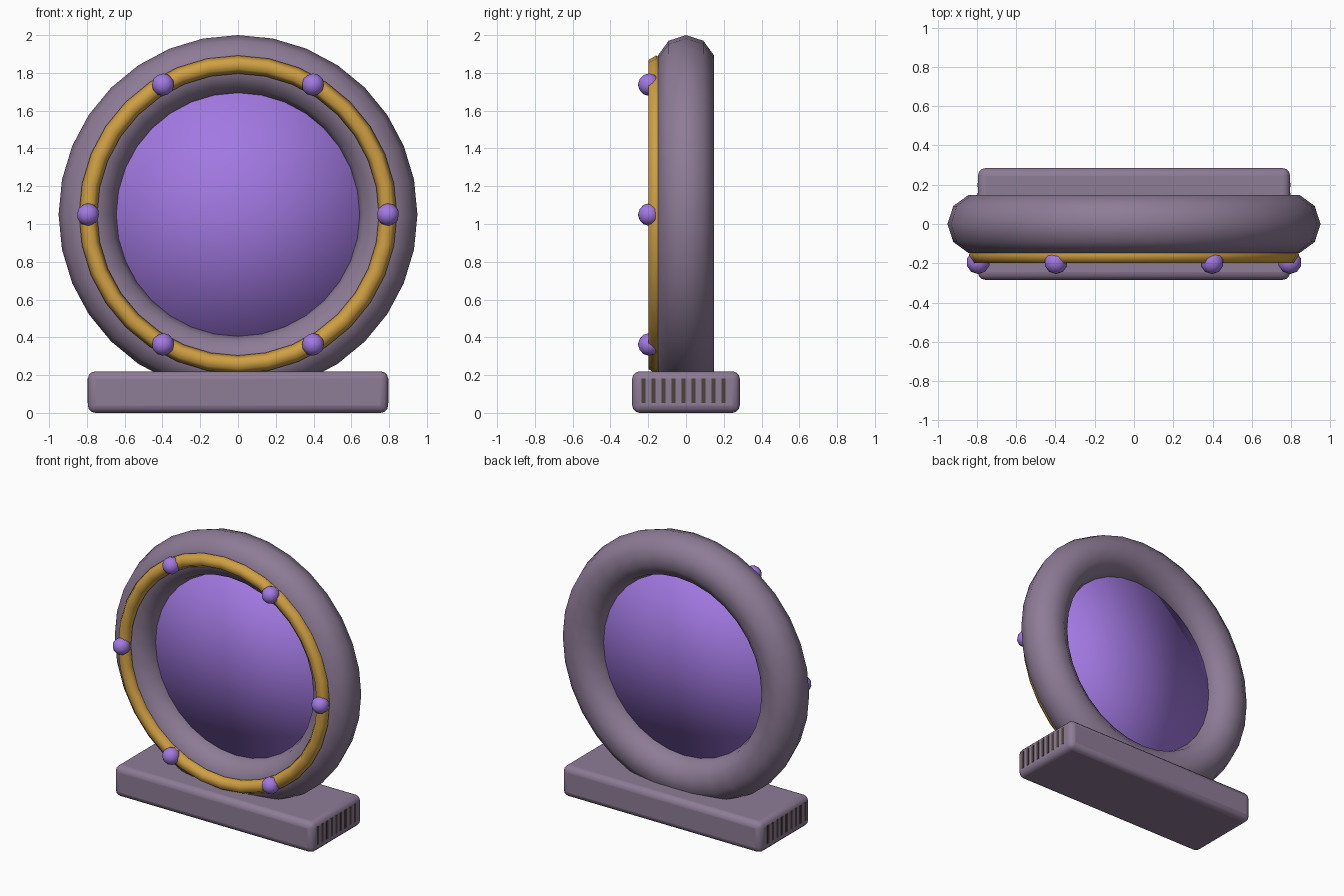
import bpy, math

if "Cube" in bpy.data.objects:
    bpy.data.objects.remove(bpy.data.objects["Cube"])

CENTER_Z = 1.05
RING_R = 0.794


def material(name, rgb):
    m = bpy.data.materials.new(name)
    m.diffuse_color = (*rgb, 1.0)
    m.use_nodes = True
    m.node_tree.nodes["Principled BSDF"].inputs["Base Color"].default_value = m.diffuse_color
    return m


STONE = material("mauve_stone", (0.27, 0.20, 0.305))
GOLD = material("gold", (0.63, 0.35, 0.055))
PURPLE = material("bright_purple", (0.36, 0.19, 0.76))
BROWN = material("dark_brown", (0.075, 0.055, 0.04))


def finish(name, mat, smooth=True):
    ob = bpy.context.object
    ob.name = name
    ob.data.materials.append(mat)
    if smooth:
        bpy.ops.object.shade_smooth()
    return ob


def ring(name, y, minor, major_sides, minor_sides, mat):
    bpy.ops.mesh.primitive_torus_add(
        major_radius=RING_R, minor_radius=minor,
        major_segments=major_sides, minor_segments=minor_sides,
        location=(0, y, CENTER_Z), rotation=(math.pi / 2, 0, 0))
    return finish(name, mat)


def box(name, loc, size, mat):
    bpy.ops.mesh.primitive_cube_add(size=1, location=loc)
    ob = finish(name, mat, False)
    ob.scale = size
    bpy.ops.object.transform_apply(location=False, rotation=False, scale=True)
    return ob


# Heavy upright ring and the gold band on its front
ring("stone_ring", 0, 0.156, 32, 10, STONE)
ring("gold_band", -0.158, 0.048, 32, 6, GOLD)

# Thin disc filling the ring, shaded softly across its rim
bpy.ops.mesh.primitive_cylinder_add(
    vertices=32, radius=0.655, depth=0.04, end_fill_type='TRIFAN',
    location=(0, 0, CENTER_Z), rotation=(math.pi / 2, 0, 0))
finish("portal_disc", PURPLE)

# Six gems spaced around the gold band
for i in range(6):
    a = i * math.pi / 3
    bpy.ops.mesh.primitive_ico_sphere_add(
        subdivisions=2, radius=0.06,
        location=(RING_R * math.cos(a), -0.195, CENTER_Z + RING_R * math.sin(a)))
    finish(f"gem_{i + 1}", PURPLE)

# Rounded plinth
base = box("base", (0, 0, 0.11), (1.59, 0.57, 0.22), STONE)
bevel = base.modifiers.new("rounded_edges", 'BEVEL')
bevel.width = 0.04
bevel.segments = 3
bpy.ops.object.shade_smooth_by_angle(angle=math.radians(40))

# Thin dark slots on both ends of the plinth
for side, label in ((1, "right"), (-1, "left")):
    for i in range(9):
        box(f"{label}_slot_{i + 1}", (side * 0.795, -0.225 + i * 0.053, 0.118),
            (0.004, 0.022, 0.13), BROWN)
